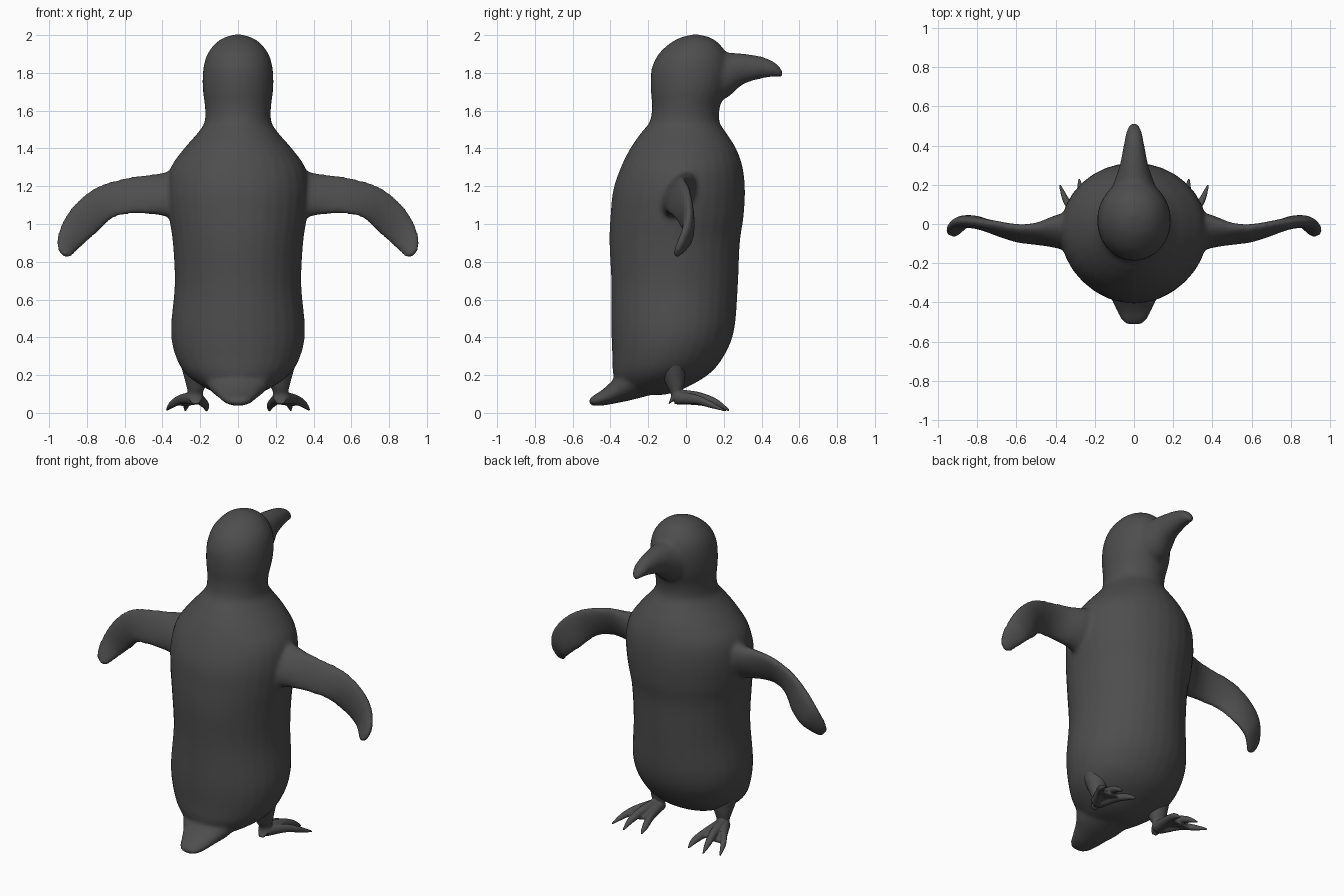
import bpy, bmesh, math
from mathutils import Vector

mat = bpy.data.materials.new("charcoal grey")
mat.diffuse_color = (0.075, 0.075, 0.075, 1)


def smooth_rows(rows, n=5):
    """Catmull-Rom interpolation between rows of numbers."""
    out = []
    for i in range(len(rows) - 1):
        p0, p1, p2 = rows[max(i - 1, 0)], rows[i], rows[i + 1]
        p3 = rows[min(i + 2, len(rows) - 1)]
        for k in range(n):
            t = k / n
            out.append([0.5 * (2 * b + (c - a) * t + (2 * a - 5 * b + 4 * c - d) * t * t
                               + (3 * b - a - 3 * c + d) * t ** 3)
                        for a, b, c, d in zip(p0, p1, p2, p3)])
    return out + [list(rows[-1])]


def loft(bm, rows, ring, sides=32):
    """Skin elliptical rings; ring(row) gives centre and two half axes."""
    loops = []
    for row in smooth_rows(rows):
        c, u, v = (Vector(a) for a in ring(*row))
        loops.append([bm.verts.new(c + u * math.cos(2 * math.pi * k / sides)
                                   + v * math.sin(2 * math.pi * k / sides))
                      for k in range(sides)])
    faces = [bm.faces.new(loops[0]), bm.faces.new(loops[-1][::-1])]
    for a, b in zip(loops, loops[1:]):
        for k in range(sides):
            j = (k + 1) % sides
            faces.append(bm.faces.new((a[k], b[k], b[j], a[j])))
    bmesh.ops.recalc_face_normals(bm, faces=faces)


def finish(bm, name, voxel, iterations):
    """Fuse overlapping parts into one soft skin."""
    me = bpy.data.meshes.new(name)
    bm.to_mesh(me)
    bm.free()
    me.materials.append(mat)
    ob = bpy.data.objects.new(name, me)
    bpy.context.collection.objects.link(ob)
    r = ob.modifiers.new("fuse", 'REMESH')
    r.mode = 'VOXEL'
    r.voxel_size = voxel
    r.use_smooth_shade = True
    s = ob.modifiers.new("soften", 'SMOOTH')
    s.factor = 0.5
    s.iterations = iterations


# Torso and head: z, half width, back y, front y
torso = [(0.095, 0.06, -0.28, -0.12), (0.12, 0.15, -0.35, -0.03), (0.20, 0.27, -0.385, 0.115),
         (0.30, 0.33, -0.39, 0.20), (0.44, 0.355, -0.395, 0.255), (0.68, 0.335, -0.395, 0.275),
         (0.90, 0.345, -0.405, 0.285), (1.04, 0.365, -0.40, 0.305), (1.18, 0.375, -0.385, 0.312),
         (1.30, 0.355, -0.345, 0.30), (1.40, 0.285, -0.295, 0.265), (1.48, 0.215, -0.24, 0.215),
         (1.54, 0.177, -0.193, 0.178), (1.62, 0.175, -0.18, 0.18), (1.72, 0.187, -0.187, 0.215),
         (1.82, 0.184, -0.182, 0.23), (1.90, 0.162, -0.145, 0.215), (1.96, 0.115, -0.08, 0.17),
         (1.99, 0.065, -0.02, 0.12), (2.004, 0.01, 0.04, 0.06)]
# Beak and tail: y, centre z, half height, half width
beak = [(0.05, 1.79, 0.14, 0.16), (0.2, 1.785, 0.125, 0.107), (0.3, 1.82, 0.082, 0.073),
        (0.4, 1.828, 0.058, 0.053), (0.47, 1.818, 0.038, 0.039), (0.503, 1.80, 0.022, 0.024),
        (0.516, 1.793, 0.008, 0.008)]
tail = [(-0.13, 0.17, 0.06, 0.10), (-0.28, 0.18, 0.11, 0.17), (-0.38, 0.115, 0.066, 0.118),
        (-0.44, 0.082, 0.043, 0.09), (-0.49, 0.065, 0.027, 0.065), (-0.513, 0.06, 0.012, 0.035)]
# Flipper: top x y z, bottom x y z, half thickness
flipper = [(0.20, 0.00, 1.34, 0.20, -0.09, 0.97, 0.12), (0.38, 0.00, 1.275, 0.385, -0.075, 1.04, 0.08),
           (0.50, -0.015, 1.258, 0.50, -0.085, 1.053, 0.045), (0.60, -0.015, 1.243, 0.59, -0.08, 1.05, 0.035),
           (0.74, 0.005, 1.20, 0.67, -0.05, 1.025, 0.034), (0.85, 0.015, 1.12, 0.75, 0.0, 0.95, 0.034),
           (0.925, 0.01, 1.02, 0.82, 0.01, 0.888, 0.032), (0.96, -0.025, 0.92, 0.86, -0.02, 0.848, 0.028),
           (0.955, -0.045, 0.87, 0.885, -0.045, 0.825, 0.022), (0.935, -0.05, 0.835, 0.91, -0.05, 0.82, 0.01)]

bm = bmesh.new()
loft(bm, torso, lambda z, w, b, f: ((0, (b + f) / 2, z), (w, 0, 0), (0, (f - b) / 2, 0)))
for part in (beak, tail):
    loft(bm, part, lambda y, z, h, w: ((0, y, z), (w, 0, 0), (0, 0, h)))
for s in (-1, 1):
    def blade(ax, ay, az, bx, by, bz, t):
        a, b = Vector((s * ax, ay, az)), Vector((s * bx, by, bz))
        return (a + b) / 2, (a - b) / 2, (0, t, 0)
    loft(bm, flipper, blade)
finish(bm, "body_with_flippers", 0.013, 6)

# Feet: toe paths as x, y, z, radius
toes = [[(0.22, -0.06, 0.08, 0.035), (0.195, 0.07, 0.065, 0.026), (0.172, 0.16, 0.04, 0.02), (0.165, 0.215, 0.01, 0.006)],
        [(0.23, -0.06, 0.09, 0.035), (0.25, 0.06, 0.085, 0.028), (0.27, 0.16, 0.055, 0.021), (0.28, 0.23, 0.012, 0.006)],
        [(0.235, -0.06, 0.08, 0.035), (0.30, 0.05, 0.072, 0.026), (0.345, 0.12, 0.048, 0.02), (0.378, 0.20, 0.015, 0.006)]]
leg = [(0.215, -0.06, 0.26, 0.09), (0.22, -0.05, 0.17, 0.06), (0.225, -0.045, 0.12, 0.043),
       (0.225, -0.06, 0.08, 0.038), (0.225, -0.085, 0.05, 0.02), (0.225, -0.1, 0.04, 0.008)]
web = [(0.23, -0.04, 0.08, 0.03), (0.245, 0.04, 0.07, 0.06), (0.255, 0.095, 0.055, 0.078), (0.26, 0.11, 0.05, 0.07)]

for s, side in ((-1, "left"), (1, "right")):
    bm = bmesh.new()
    for toe in toes:
        loft(bm, toe, lambda x, y, z, r: ((s * x, y, z), (r, 0, 0), (0, 0, r)), 12)
    loft(bm, leg, lambda x, y, z, r: ((s * x, y, z), (r, 0, 0), (0, r * 0.8, r * 0.6)), 16)
    loft(bm, web, lambda x, y, z, w: ((s * x, y, z), (w, 0, -0.1 * s * w), (0, 0, 0.013)), 16)
    finish(bm, side + "_foot", 0.006, 2)
